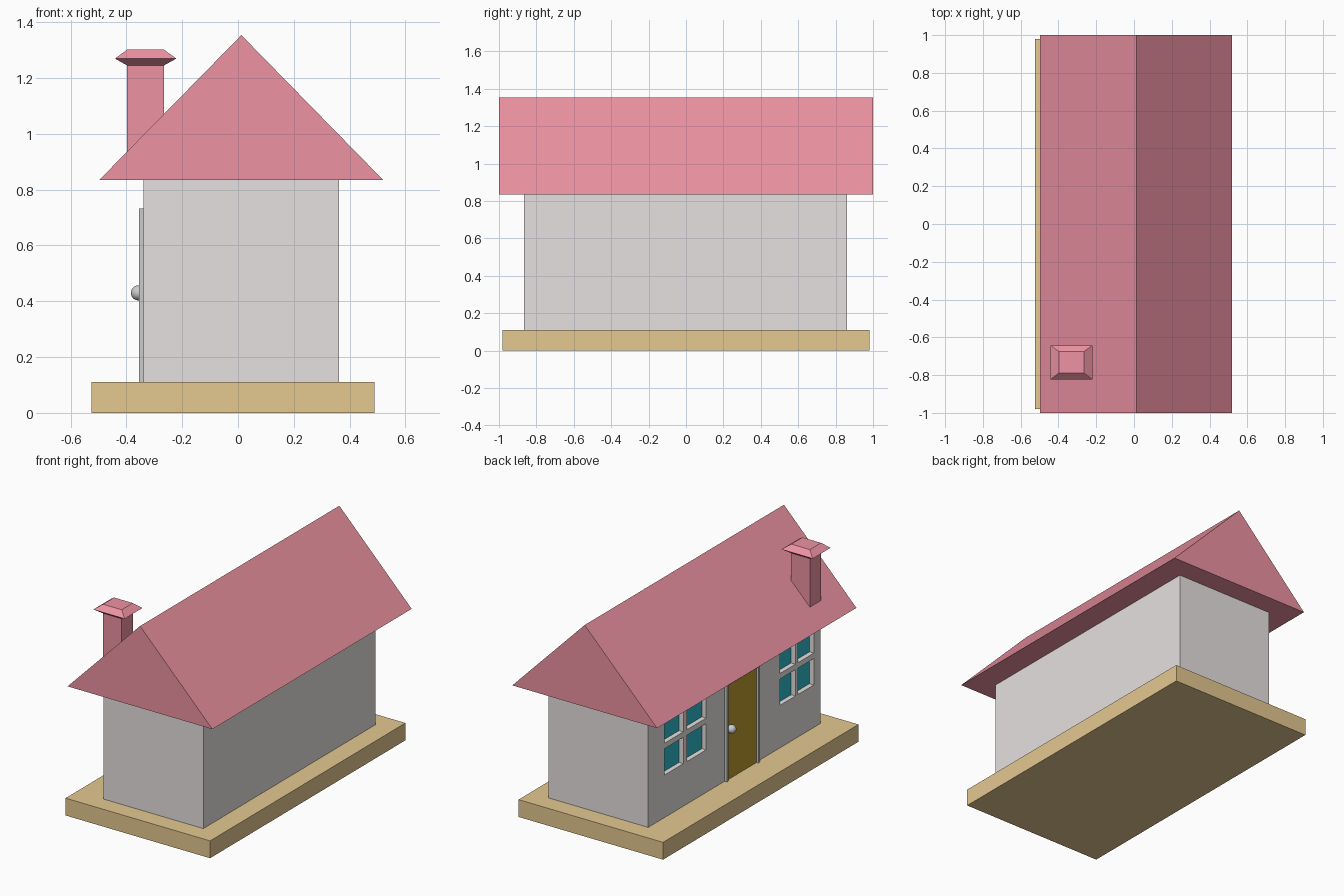
import bpy, bmesh
from mathutils import Vector

if "Cube" in bpy.data.objects:
    bpy.data.objects.remove(bpy.data.objects["Cube"])


def material(name, color):
    m = bpy.data.materials.new(name)
    m.diffuse_color = (*color, 1)
    m.use_nodes = True
    m.node_tree.nodes["Principled BSDF"].inputs["Base Color"].default_value = m.diffuse_color
    return m


WOOD = material("base_tan", (0.78, 0.58, 0.28))
WALL = material("wall_stone", (0.80, 0.75, 0.75))
RED = material("roof_red", (0.85, 0.29, 0.36))
BROWN = material("door_brown", (0.50, 0.33, 0.03))
TEAL = material("window_teal", (0.03, 0.50, 0.60))


def finish(name, bm, mat=None):
    bmesh.ops.recalc_face_normals(bm, faces=bm.faces[:])
    me = bpy.data.meshes.new(name)
    bm.to_mesh(me)
    bm.free()
    ob = bpy.data.objects.new(name, me)
    bpy.context.collection.objects.link(ob)
    if mat:
        me.materials.append(mat)
    return ob


def boxes(name, ranges, mat=None):
    """One object made of boxes, each given as (x0, x1, y0, y1, z0, z1)."""
    bm = bmesh.new()
    for x0, x1, y0, y1, z0, z1 in ranges:
        lo, hi = Vector((x0, y0, z0)), Vector((x1, y1, z1))
        cube = bmesh.ops.create_cube(bm, size=1)["verts"]
        bmesh.ops.scale(bm, vec=hi - lo, verts=cube)
        bmesh.ops.translate(bm, vec=(lo + hi) / 2, verts=cube)
    return finish(name, bm, mat)


def loft(name, rings, mat):
    """Closed solid through rings of points."""
    bm = bmesh.new()
    vs = [[bm.verts.new(p) for p in ring] for ring in rings]
    n = len(vs[0])
    for a, b in zip(vs, vs[1:]):
        for i in range(n):
            bm.faces.new((a[i], a[(i + 1) % n], b[(i + 1) % n], b[i]))
    bm.faces.new(vs[0])
    bm.faces.new(vs[-1])
    return finish(name, bm, mat)


def rect(x0, x1, y0, y1, z):
    return [(x0, y0, z), (x1, y0, z), (x1, y1, z), (x0, y1, z)]


# Base slab and walls
boxes("base", [(-0.525, 0.49, -0.98, 0.98, 0, 0.11)], WOOD)
walls = boxes("walls", [(-0.338, 0.362, -0.865, 0.862, 0.11, 0.835)], WALL)

# Gable roof, a solid prism
gable = [(-0.497, 0.835), (0.52, 0.835), (0.012, 1.354)]
loft("roof", [[(x, y, z) for x, z in gable] for y in (-1, 1)], RED)

# Chimney shaft with flared cap
stack = (-0.397, -0.266, -0.788, -0.676)
flare = (-0.441, -0.221, -0.822, -0.642)
loft("chimney", [rect(*stack, 0.88), rect(*stack, 1.245), rect(*flare, 1.27),
                 rect(*stack, 1.302)], RED)

# Two four-pane windows recessed into the left wall
panes_y = [(0.51, 0.70), (0.28, 0.475), (-0.615, -0.46), (-0.80, -0.642)]
panes_z = [(0.38, 0.547), (0.582, 0.735)]
holes = [(y0, y1, z0, z1) for y0, y1 in panes_y for z0, z1 in panes_z]
cutter = boxes("window_cutter", [(-0.40, -0.305, *h) for h in holes])
cutter.hide_render = True
cutter.hide_viewport = True
cut = walls.modifiers.new("windows", "BOOLEAN")
cut.operation = "DIFFERENCE"
cut.solver = "EXACT"
cut.object = cutter
boxes("window_glass", [(-0.308, -0.30, *h) for h in holes], TEAL)

# Door with jambs and header
boxes("door", [(-0.342, -0.33, -0.22, 0.082, 0.11, 0.72)], BROWN)
boxes("door_frame", [(-0.355, -0.33, 0.08, 0.095, 0.11, 0.733),
                     (-0.355, -0.33, -0.233, -0.218, 0.11, 0.733),
                     (-0.355, -0.33, -0.218, 0.08, 0.718, 0.733)])

# Door knob
bpy.ops.mesh.primitive_uv_sphere_add(segments=24, ring_count=12, radius=0.027,
                                     location=(-0.357, 0.051, 0.43))
bpy.context.object.name = "door_knob"
bpy.ops.object.shade_smooth()
